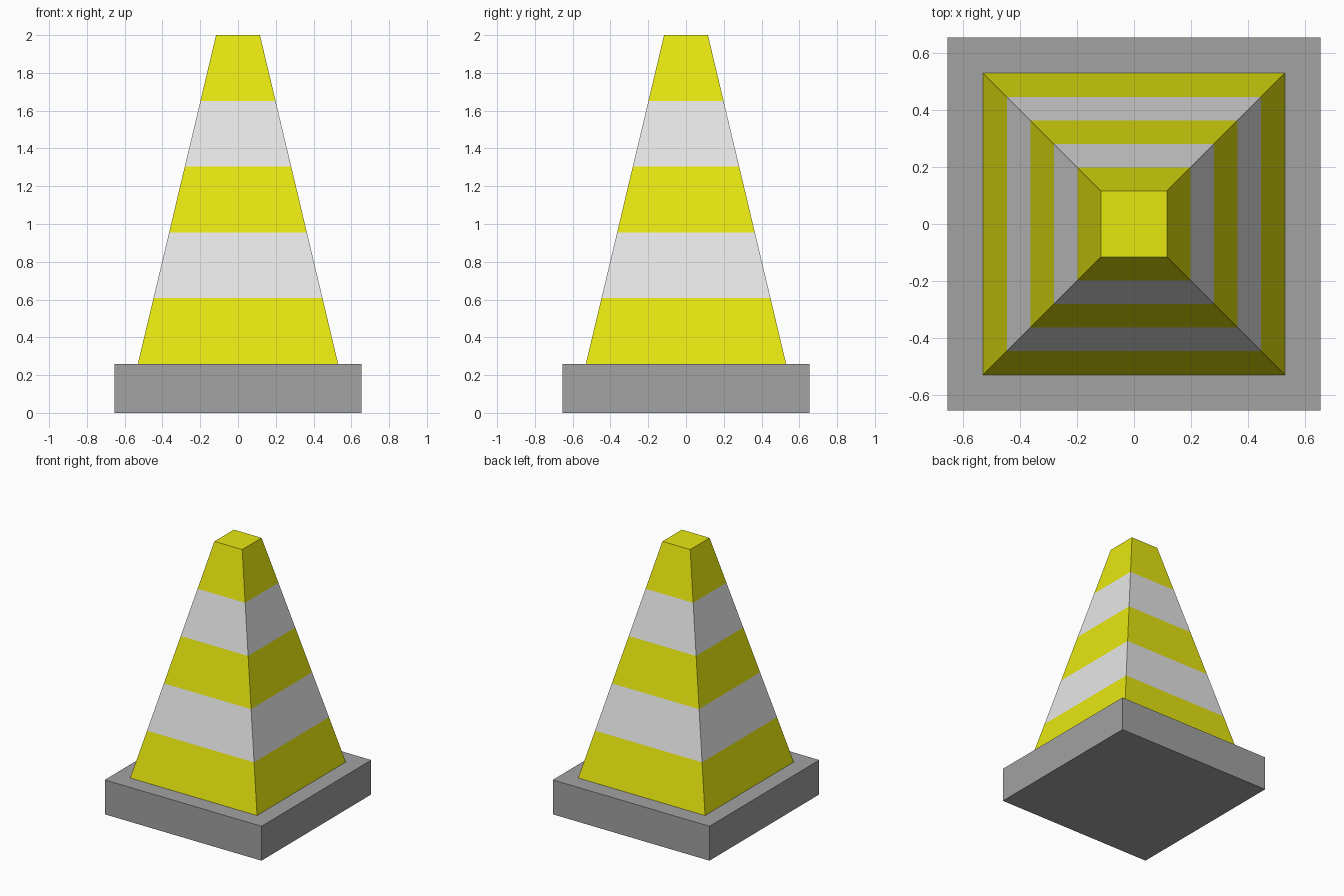
import bpy, bmesh

if "Cube" in bpy.data.objects:
    bpy.data.objects.remove(bpy.data.objects["Cube"])


def material(name, rgb):
    m = bpy.data.materials.new(name)
    m.diffuse_color = (*rgb, 1.0)
    m.use_nodes = True
    m.node_tree.nodes["Principled BSDF"].inputs["Base Color"].default_value = m.diffuse_color
    return m


yellow = material("yellow", (0.8, 0.8, 0.005))
white = material("white", (0.8, 0.8, 0.8))
grey = material("grey", (0.36, 0.36, 0.36))


def square_stack(name, rings, materials):
    """Square solid through (half width, height) rings, materials alternating per band."""
    bm = bmesh.new()
    loops = [[bm.verts.new((sx * h, sy * h, z))
              for sx, sy in ((-1, -1), (1, -1), (1, 1), (-1, 1))] for h, z in rings]
    bm.faces.new(loops[0][::-1])
    for band, (low, high) in enumerate(zip(loops, loops[1:])):
        for i in range(4):
            j = (i + 1) % 4
            f = bm.faces.new((low[i], low[j], high[j], high[i]))
            f.material_index = band % len(materials)
    bm.faces.new(loops[-1])
    mesh = bpy.data.meshes.new(name)
    bm.to_mesh(mesh)
    bm.free()
    for m in materials:
        mesh.materials.append(m)
    obj = bpy.data.objects.new(name, mesh)
    bpy.context.collection.objects.link(obj)
    return obj


# Flat square foot
BASE_TOP = 0.26
square_stack("base", [(0.655, 0.0), (0.655, BASE_TOP)], [grey])

# Tapered body with five equal stripes
BANDS = 5
rings = [(0.53 + (0.116 - 0.53) * t, BASE_TOP + (2.0 - BASE_TOP) * t)
         for t in (i / BANDS for i in range(BANDS + 1))]
square_stack("cone_body", rings, [yellow, white])
